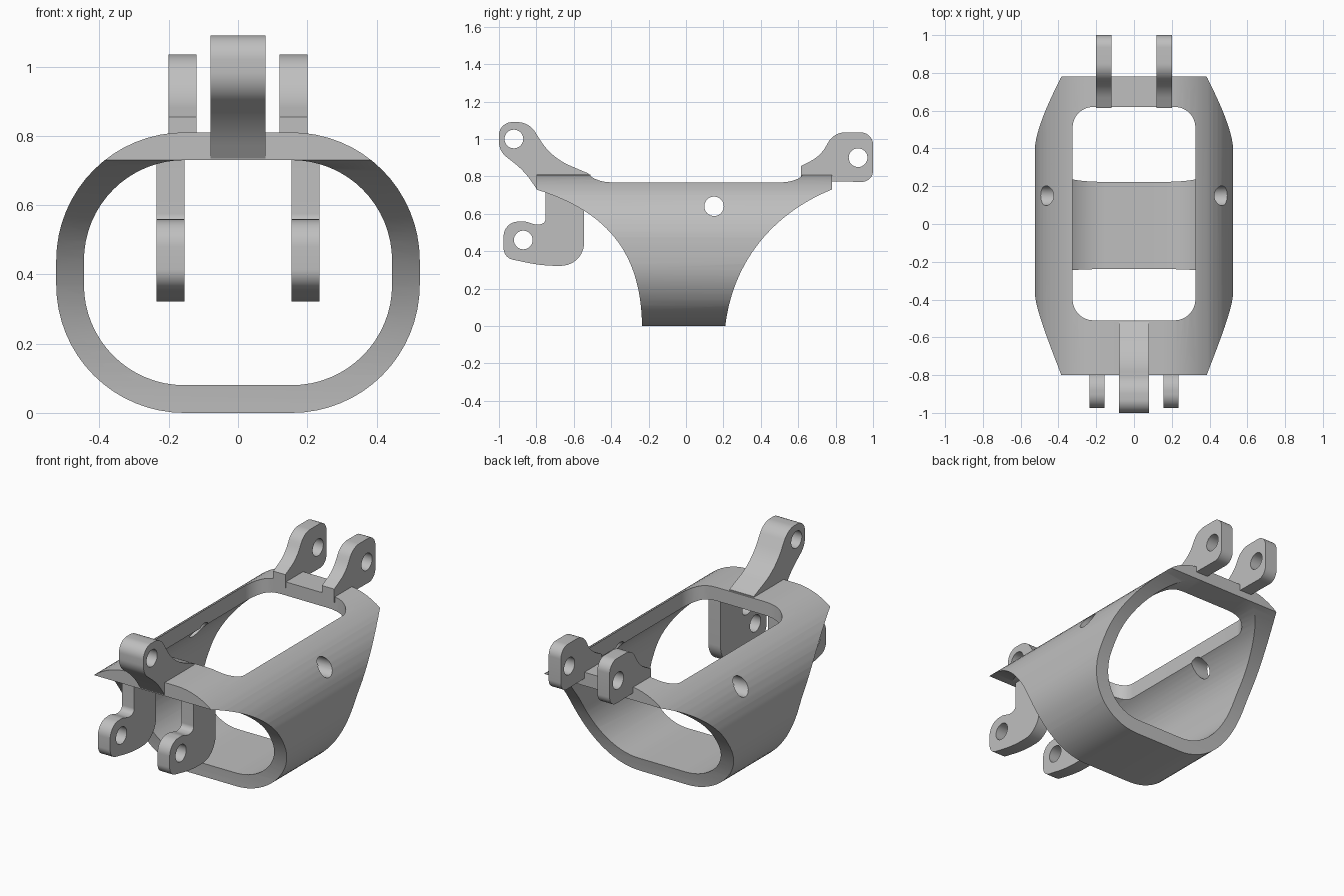
import bpy, bmesh, math
from mathutils import Vector

cube = bpy.data.objects.get("Cube")
if cube:
    bpy.data.objects.remove(cube, do_unlink=True)

grey = bpy.data.materials.new("plain grey")
grey.use_nodes = True
colour = (0.52, 0.52, 0.52, 1)
grey.diffuse_color = colour
grey.node_tree.nodes["Principled BSDF"].inputs["Base Color"].default_value = colour


def rounded(corners, steps=12):
    """Outline with circular fillets; each corner is (a, b, cutback)."""
    out, n = [], len(corners)
    for i, (a, b, d) in enumerate(corners):
        p = Vector((a, b))
        if d == 0:
            out.append(p)
            continue
        u = (Vector(corners[i - 1][:2]) - p).normalized()
        v = (Vector(corners[(i + 1) % n][:2]) - p).normalized()
        half = math.acos(u.dot(v)) / 2
        c = p + (u + v).normalized() * d / math.cos(half)
        r = d * math.tan(half)
        start, end = p + u * d - c, p + v * d - c
        first = math.atan2(start.y, start.x)
        sweep = math.remainder(math.atan2(end.y, end.x) - first, math.tau)
        for k in range(steps + 1):
            angle = first + sweep * k / steps
            out.append(c + Vector((math.cos(angle), math.sin(angle))) * r)
    return out


def bezier(p, steps=28):
    p = [Vector(q) for q in p]
    return [p[0] * (1 - t)**3 + p[1] * 3 * t * (1 - t)**2
            + p[2] * 3 * t * t * (1 - t) + p[3] * t**3
            for t in (k / steps for k in range(steps + 1))]


def circle(a, b, r, n=32):
    return [Vector((a + r * math.cos(math.tau * k / n),
                    b + r * math.sin(math.tau * k / n))) for k in range(n)]


def prism(name, outline, axis, lo, hi):
    """Extrude a 2D outline along one axis."""
    place = {"x": lambda p, t: (t, p[0], p[1]),
             "y": lambda p, t: (p[0], t, p[1]),
             "z": lambda p, t: (p[0], p[1], t)}[axis]
    bm = bmesh.new()
    rings = [[bm.verts.new(place(p, t)) for p in outline] for t in (lo, hi)]
    n = len(outline)
    for ring in rings:
        bm.faces.new(ring)
    for i in range(n):
        j = (i + 1) % n
        bm.faces.new((rings[0][i], rings[0][j], rings[1][j], rings[1][i]))
    bmesh.ops.remove_doubles(bm, verts=bm.verts, dist=1e-5)
    bmesh.ops.recalc_face_normals(bm, faces=bm.faces)
    mesh = bpy.data.meshes.new(name)
    bm.to_mesh(mesh)
    bm.free()
    mesh.materials.append(grey)
    ob = bpy.data.objects.new(name, mesh)
    bpy.context.collection.objects.link(ob)
    return ob


def activate(ob):
    bpy.ops.object.select_all(action="DESELECT")
    ob.select_set(True)
    bpy.context.view_layer.objects.active = ob


def cut(ob, cutter, operation="DIFFERENCE"):
    mod = ob.modifiers.new("cut", "BOOLEAN")
    mod.operation, mod.object, mod.solver = operation, cutter, "EXACT"
    activate(ob)
    bpy.ops.object.modifier_apply(modifier=mod.name)
    bpy.data.objects.remove(cutter, do_unlink=True)


def smooth(ob):
    activate(ob)
    bpy.ops.object.shade_smooth_by_angle(angle=math.radians(30))


def box(x, lo, hi, r):
    return rounded([(-x, lo, r), (x, lo, r), (x, hi, r), (-x, hi, r)], 16)


# Rounded sleeve, trimmed to a flared side profile
shell = prism("sleeve", box(0.525, 0, 0.81, 0.37), "y", -0.8, 0.78)
cut(shell, prism("bore", box(0.445, 0.08, 0.73, 0.29), "y", -1, 1))
front_edge = bezier([(-0.8, 0.73), (-0.38, 0.60), (-0.24, 0.35), (-0.235, 0)])
back_edge = bezier([(0.21, 0), (0.25, 0.34), (0.46, 0.60), (0.78, 0.73)])
side = ([Vector((-0.9, 0.9)), Vector((-0.9, 0.73))] + front_edge
        + [Vector((-0.235, -0.1)), Vector((0.21, -0.1))] + back_edge
        + [Vector((0.9, 0.73)), Vector((0.9, 0.9))])
cut(shell, prism("side_trim", side, "x", -0.7, 0.7), "INTERSECT")

# Top window and cross holes
window = rounded([(-0.325, -0.51, 0.11), (0.325, -0.51, 0.11),
                  (0.325, 0.62, 0.11), (-0.325, 0.62, 0.11)])
cut(shell, prism("window", window, "z", 0.5, 1))
cut(shell, prism("cross_hole", circle(0.15, 0.64, 0.052), "x", -0.7, 0.7))
smooth(shell)


def lug(name, corners, hole, lo, hi):
    ob = prism(name, rounded(corners), "x", lo, hi)
    cut(ob, prism("pin_hole", circle(*hole, 0.05), "x", lo - 0.1, hi + 0.1))
    smooth(ob)


# Single raised lug at the front
lug("front_upper_lug",
    [(-1.0, 1.09, 0.07), (-0.84, 1.09, 0.06), (-0.72, 0.90, 0.11),
     (-0.52, 0.815, 0), (-0.52, 0.775, 0), (-0.56, 0.735, 0),
     (-0.8, 0.735, 0), (-0.865, 0.83, 0.07), (-1.0, 0.935, 0.05)],
    (-0.92, 1.0), -0.08, 0.08)

# Paired hooked lugs under the front and paired lugs at the back
hook = [(-0.75, 0.74, 0), (-0.75, 0.55, 0.025), (-0.80, 0.54, 0.02),
        (-0.86, 0.56, 0.02), (-0.975, 0.555, 0.075), (-0.975, 0.365, 0.05),
        (-0.76, 0.32, 0.09), (-0.545, 0.325, 0.12), (-0.545, 0.74, 0)]
rear = [(0.615, 0.775, 0), (0.615, 0.855, 0), (0.72, 0.91, 0.06),
        (0.79, 1.035, 0.06), (1.0, 1.035, 0.065), (1.0, 0.77, 0.06)]
for side_name, s in (("left", 1), ("right", -1)):
    lo, hi = sorted((s * 0.155, s * 0.235))
    lug(side_name + "_front_hook_lug", hook, (-0.87, 0.46), lo, hi)
    lo, hi = sorted((s * 0.12, s * 0.2))
    lug(side_name + "_rear_lug", rear, (0.92, 0.90), lo, hi)
